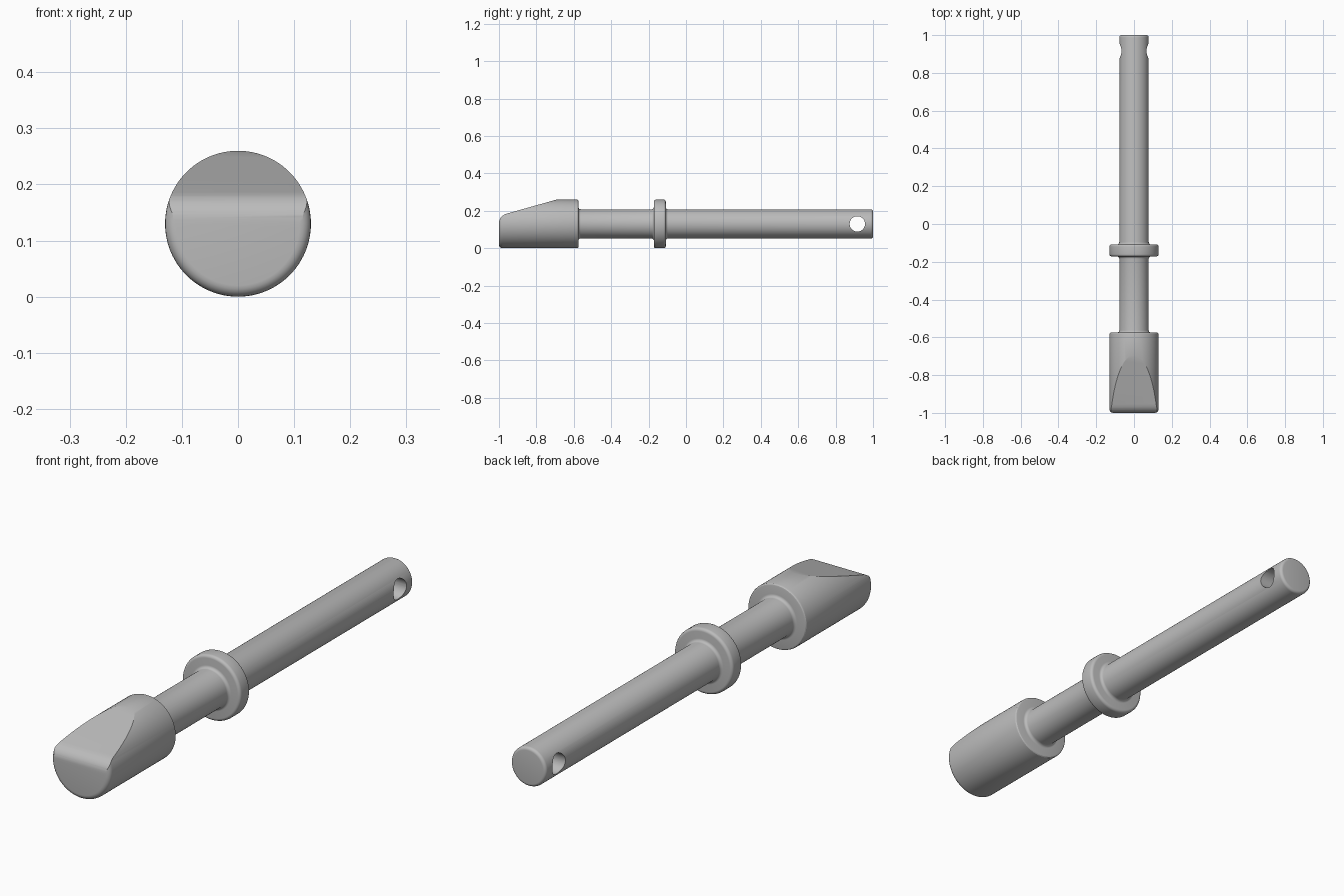
import bpy, bmesh, math

if "Cube" in bpy.data.objects:
    bpy.data.objects.remove(bpy.data.objects["Cube"])

R = 0.13      # head and collar radius, also axis height
S = 0.078     # shaft radius


def new_object(name, bm):
    bmesh.ops.recalc_face_normals(bm, faces=bm.faces)
    mesh = bpy.data.meshes.new(name)
    bm.to_mesh(mesh)
    bm.free()
    obj = bpy.data.objects.new(name, mesh)
    bpy.context.collection.objects.link(obj)
    return obj


def arc(cy, cr, rad, a0, a1, n=5):
    """Points (y, r) on an arc of the profile, angles in degrees."""
    return [(cy + rad * math.cos(math.radians(a0 + (a1 - a0) * i / n)),
             cr + rad * math.sin(math.radians(a0 + (a1 - a0) * i / n)))
            for i in range(n + 1)]


def lathe(name, profile, sides=96):
    """Solid of revolution around the y axis at height R, flat end caps."""
    bm = bmesh.new()
    rings = [[bm.verts.new((r * math.sin(2 * math.pi * i / sides), y,
                            R + r * math.cos(2 * math.pi * i / sides)))
              for i in range(sides)] for y, r in profile]
    for a, b in zip(rings, rings[1:]):
        for i in range(sides):
            j = (i + 1) % sides
            bm.faces.new((a[i], a[j], b[j], b[i]))
    bm.faces.new(rings[0])
    bm.faces.new(rings[-1])
    return new_object(name, bm)


def prism(name, outline, half):
    """Extrude a closed (y, z) outline along x."""
    bm = bmesh.new()
    face = bm.faces.new([bm.verts.new((-half, y, z)) for y, z in outline])
    ext = bmesh.ops.extrude_face_region(bm, geom=[face])
    bmesh.ops.translate(bm, vec=(2 * half, 0, 0),
                        verts=[v for v in ext["geom"] if isinstance(v, bmesh.types.BMVert)])
    return new_object(name, bm)


# Turned pin: rounded head, shaft, collar, long shaft with rounded tip
f = 0.012
profile = arc(-0.98, R - 0.02, 0.02, 180, 90)
profile += arc(-0.583, R - 0.008, 0.008, 90, 0, 3)
profile += arc(-0.575 + f, S + f, f, 180, 270)
profile += arc(-0.172 - f, S + f, f, 270, 360)
profile += arc(-0.160, R - f, f, 180, 90)
profile += arc(-0.120, R - f, f, 90, 0)
profile += arc(-0.108 + f, S + f, f, 180, 270)
profile += arc(0.988, S - 0.012, 0.012, 90, 0)
pin = lathe("pin", profile)

# Cutter for the sloped flat on the head, with a rounded nose
p0, p1, p2 = (-0.955, 0.186), (-1.0, 0.173), (-1.0, 0.132)
nose = [tuple((1 - t) ** 2 * a + 2 * t * (1 - t) * b + t * t * c
              for a, b, c in zip(p0, p1, p2)) for t in (i / 10 for i in range(11))]
slope = prism("slope_cutter", [(-0.62, 0.2803), *nose, (-1.1, 0.132), (-1.1, 0.4), (-0.62, 0.4)], 0.3)

# Cutter for the cross hole near the tip
hole = prism("hole_cutter", [(0.916 + 0.041 * math.cos(math.radians(a)),
                              R + 0.041 * math.sin(math.radians(a)))
                             for a in range(0, 360, 8)], 0.2)

for cutter in (slope, hole):
    mod = pin.modifiers.new(cutter.name, "BOOLEAN")
    mod.operation = "DIFFERENCE"
    mod.solver = "EXACT"
    mod.object = cutter
    bpy.context.view_layer.objects.active = pin
    bpy.ops.object.modifier_apply(modifier=mod.name)
    bpy.data.objects.remove(cutter)

# Plain grey metal
metal = bpy.data.materials.new("grey metal")
metal.diffuse_color = (0.5, 0.5, 0.5, 1)
metal.use_nodes = True
metal.node_tree.nodes["Principled BSDF"].inputs["Base Color"].default_value = metal.diffuse_color
pin.data.materials.clear()
pin.data.materials.append(metal)
for poly in pin.data.polygons:
    poly.material_index = 0

pin.select_set(True)
bpy.ops.object.shade_smooth_by_angle(angle=math.radians(25))
